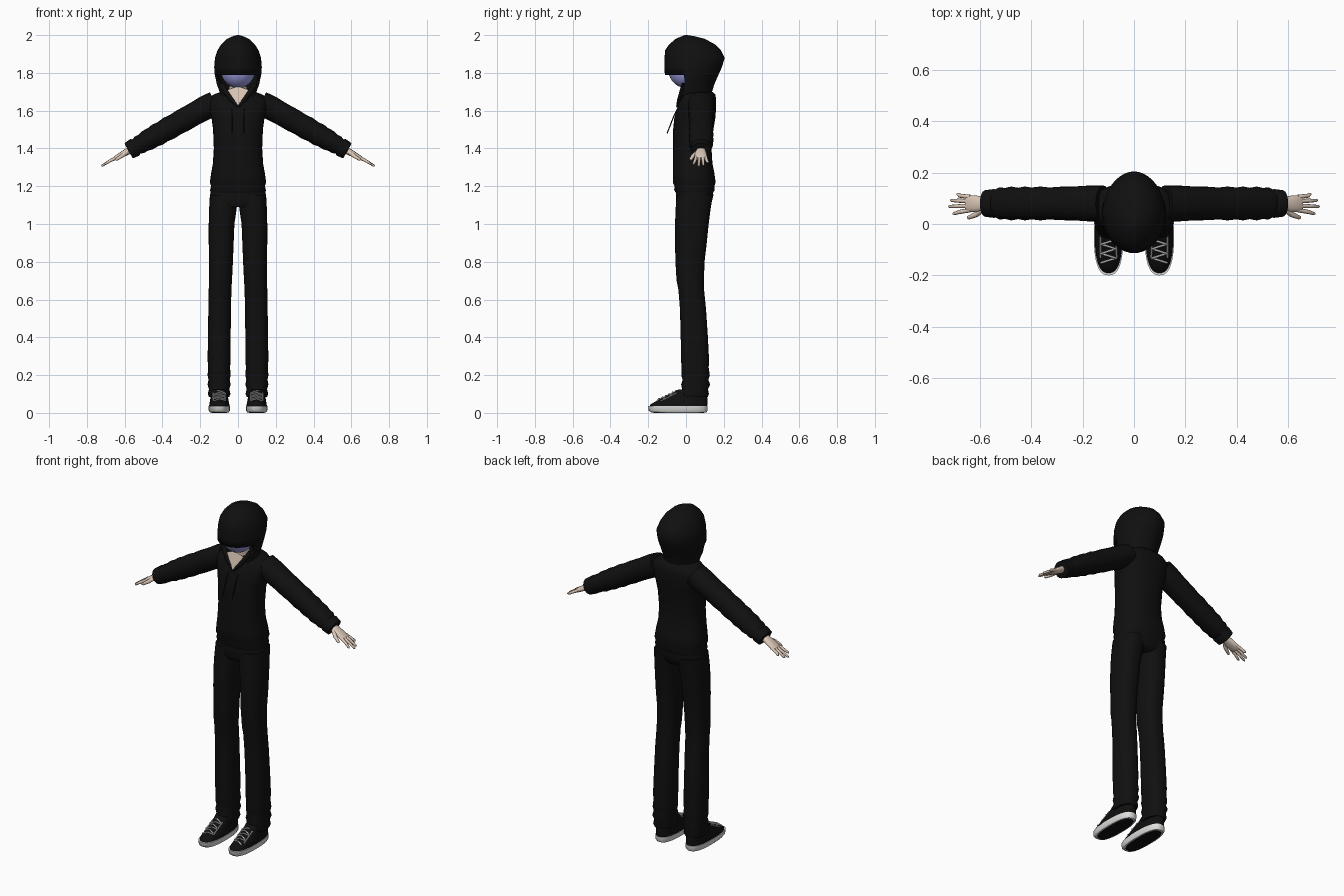
import bpy
import bmesh
from math import sin, cos, pi, radians
from mathutils import Matrix, Vector

start_cube = bpy.data.objects.get("Cube")
if start_cube:
    bpy.data.objects.remove(start_cube, do_unlink=True)


def make_material(name, red, green, blue):
    material = bpy.data.materials.new(name)
    material.use_nodes = True
    colour = (red, green, blue, 1)
    material.diffuse_color = colour
    shader = material.node_tree.nodes["Principled BSDF"]
    shader.inputs["Base Color"].default_value = colour
    shader.inputs["Roughness"].default_value = 0.9
    return material


black_cloth = make_material("black cloth", .005, .005, .005)
skin = make_material("pale skin", .72, .58, .48)
lilac = make_material("lilac face", .36, .36, .80)
white_rubber = make_material("white rubber", .75, .75, .73)
lace_grey = make_material("lace grey", .5, .5, .5)


def mirror(obj):
    modifier = obj.modifiers.new("Mirror", "MIRROR")
    modifier.use_axis[0] = True
    modifier.use_mirror_merge = False


def signed_power(value, exponent):
    return abs(value) ** exponent * (1 if value >= 0 else -1)


def finish(name, bm, material, mirrored):
    bmesh.ops.recalc_face_normals(bm, faces=bm.faces)
    mesh = bpy.data.meshes.new(name)
    bm.to_mesh(mesh)
    bm.free()
    mesh.materials.append(material)
    obj = bpy.data.objects.new(name, mesh)
    bpy.context.collection.objects.link(obj)
    if mirrored:
        mirror(obj)
    return obj


def loft(name, rings, material, mirrored=False, matrix=None,
         squareness=2.3, sides=32, caps=True, opening=None):
    """Skin over rings given as height, centre x, half width, front y, back y."""
    bm = bmesh.new()
    loops = []
    for z, centre, half_width, front, back in rings:
        loop = []
        for i in range(sides):
            angle = 2 * pi * i / sides
            x = centre + half_width * signed_power(cos(angle), 2 / squareness)
            y = (front + back) / 2 + (back - front) / 2 * signed_power(sin(angle), 2 / squareness)
            loop.append(bm.verts.new((x, y, z)))
        loops.append(loop)
    for lower, upper in zip(loops, loops[1:]):
        for i in range(sides):
            j = (i + 1) % sides
            bm.faces.new((lower[i], lower[j], upper[j], upper[i]))
    if caps:
        bm.faces.new(loops[0])
    if caps or opening:
        bm.faces.new(loops[-1])
    if opening:
        unwanted = [f for f in bm.faces if opening(f.calc_center_median())]
        bmesh.ops.delete(bm, geom=unwanted, context="FACES")
    if matrix:
        bm.transform(matrix)
    return finish(name, bm, material, mirrored)


def tube(name, points, radii, material, mirrored=True, matrix=None):
    """Round tapering tube through a few points."""
    curve = bpy.data.curves.new(name, "CURVE")
    curve.dimensions = "3D"
    curve.bevel_depth = 1
    curve.bevel_resolution = 2
    curve.use_fill_caps = True
    spline = curve.splines.new("POLY")
    spline.points.add(len(points) - 1)
    for target, point, radius in zip(spline.points, points, radii):
        position = Vector(point)
        if matrix:
            position = matrix @ position
        target.co = (*position, 1)
        target.radius = radius
    obj = bpy.data.objects.new(name, curve)
    bpy.context.collection.objects.link(obj)
    curve.materials.append(material)
    bpy.ops.object.select_all(action="DESELECT")
    obj.select_set(True)
    bpy.context.view_layer.objects.active = obj
    bpy.ops.object.convert(target="MESH")
    obj = bpy.context.view_layer.objects.active
    if mirrored:
        mirror(obj)
    return obj


# Hooded top: body with a gathered hem
loft("hoodie_body", [
    (1.16, 0, .143, -.05, .14), (1.18, 0, .148, -.063, .152),
    (1.2, 0, .142, -.06, .15), (1.22, 0, .149, -.07, .157),
    (1.27, 0, .142, -.07, .15), (1.32, 0, .133, -.07, .14),
    (1.4, 0, .128, -.068, .135), (1.5, 0, .132, -.068, .145),
    (1.56, 0, .14, -.062, .155), (1.62, 0, .16, -.045, .16),
    (1.66, 0, .16, -.03, .16), (1.685, 0, .13, -.02, .155),
    (1.7, 0, .09, -.01, .14)], black_cloth, squareness=2.4)

# Hood: closed above the brim, open at the front below it
hood = loft("hood", [
    (1.65, 0, .09, -.05, .14), (1.7, 0, .098, -.07, .138),
    (1.74, 0, .112, -.09, .15), (1.79, 0, .123, -.112, .172),
    (1.83, 0, .126, -.114, .19), (1.88, 0, .122, -.114, .205),
    (1.92, 0, .108, -.11, .184), (1.95, 0, .09, -.09, .155),
    (1.98, 0, .058, -.055, .1), (1.993, 0, .03, -.025, .05),
    (2, 0, .006, -.006, .01)], black_cloth, squareness=1.9, sides=40,
    caps=False, opening=lambda c: c.z < 1.79 and c.y < -.012)
thickness = hood.modifiers.new("Thickness", "SOLIDIFY")
thickness.thickness = .012

# Head and neck
bm = bmesh.new()
bmesh.ops.create_uvsphere(bm, u_segments=32, v_segments=20, radius=1)
bm.transform(Matrix.Translation((0, 0, 1.82)) @ Matrix.Diagonal((.092, .094, .1, 1)))
finish("face", bm, lilac, False)
tube("neck", [(0, .04, 1.6), (0, .025, 1.77)], [.05, .045], skin, mirrored=False)

# Open neckline with rolled collar edges and drawstrings
bm = bmesh.new()
corners = [(-.056, -.026, 1.71), (0, -.052, 1.625), (.056, -.026, 1.71), (0, -.03, 1.73)]
bm.faces.new([bm.verts.new(corner) for corner in corners])
finish("neckline", bm, skin, False)
tube("collar_edge", [(0, -.045, 1.622), (.035, -.035, 1.66), (.065, -.022, 1.7),
                     (.09, -.01, 1.74)], [.008, .012, .014, .014], black_cloth)
tube("drawstring", [(.03, -.03, 1.64), (.032, -.065, 1.57), (.032, -.1, 1.48)],
     [.003] * 3, black_cloth)

# Arms, built along their own axis with soft sleeve folds
arm_frame = Matrix.Translation((.12, .08, 1.645)) @ Matrix.Rotation(radians(119.3), 4, "Y")
sleeve = [(0, .06, .07), (.06, .064, .07), (.13, .061, .066), (.2, .062, .065),
          (.24, .059, .062), (.28, .062, .066), (.32, .057, .062), (.35, .06, .066),
          (.38, .055, .061), (.41, .056, .066), (.44, .049, .06), (.46, .05, .063),
          (.48, .043, .054), (.488, .05, .056), (.525, .046, .052), (.527, .036, .042)]
loft("sleeve", [(s, 0, depth, -width, width) for s, depth, width in sleeve],
     black_cloth, True, arm_frame, squareness=2.1, sides=24)

# Hands
loft("palm", [(.5, 0, .02, -.026, .024), (.53, 0, .018, -.026, .024),
              (.56, 0, .016, -.034, .03), (.6, 0, .013, -.034, .032),
              (.612, 0, .009, -.03, .029)], skin, True, arm_frame, sides=16)
fingers = {"index": (-.026, -.04, .672), "middle": (-.009, -.012, .692),
           "ring": (.009, .012, .684), "little": (.025, .036, .655)}
for finger, (root, tip, reach) in fingers.items():
    middle = (root + tip) / 2
    tube(finger + "_finger", [(0, root, .595), (-.002, middle, .64), (0, tip, reach - .005),
                              (0, tip, reach)], [.009, .008, .006, .002], skin, matrix=arm_frame)
tube("thumb", [(.002, -.018, .535), (.006, -.043, .57), (.008, -.055, .605),
               (.008, -.056, .612)], [.012, .011, .008, .003], skin, matrix=arm_frame)

# Trousers: hips and legs with folds at the ankle
loft("trouser_hips", [
    (1.09, 0, .12, -.045, .115), (1.11, 0, .15, -.054, .134),
    (1.15, 0, .149, -.054, .145), (1.2, 0, .138, -.05, .14)], black_cloth, squareness=2.5)
loft("trouser_leg", [
    (.085, .1, .054, -.025, .115), (.1, .1, .06, -.032, .122),
    (.125, .1, .054, -.02, .116), (.15, .1, .061, -.026, .128),
    (.175, .1, .056, -.018, .118), (.2, .1, .061, -.025, .126),
    (.24, .1, .058, -.024, .12), (.28, .1, .061, -.026, .122),
    (.4, .099, .06, -.028, .116), (.55, .097, .06, -.032, .106),
    (.65, .095, .06, -.04, .096), (.7, .093, .061, -.05, .095),
    (.8, .09, .063, -.056, .098), (.9, .089, .066, -.058, .11),
    (1, .087, .068, -.058, .12), (1.08, .08, .073, -.055, .13),
    (1.15, .076, .073, -.05, .142)], black_cloth, True)

# Shoes: white sole rim, dark tread, cloth upper and laces
loft("shoe_sole", [
    (.003, .099, .05, -.185, .108), (.012, .099, .056, -.197, .114),
    (.036, .099, .057, -.2, .115)], white_rubber, True, squareness=2.6)
loft("shoe_tread", [(0, .099, .042, -.172, .096), (.005, .099, .042, -.172, .096)],
     black_cloth, True, squareness=2.6)
loft("shoe_upper", [
    (.03, .099, .054, -.194, .112), (.046, .099, .053, -.187, .113),
    (.06, .099, .05, -.162, .114), (.078, .099, .047, -.12, .113),
    (.1, .099, .044, -.075, .11), (.125, .1, .042, -.04, .108)],
    black_cloth, True, squareness=2.5)
lace_rows = 6
for row in range(lace_rows):
    y = -.142 + .018 * row
    z = .072 + .0085 * row
    slant = .01 if row % 2 else -.01
    tube("shoe_lace", [(.068, y - slant, z - .009), (.099, y, z + .003),
                       (.13, y + slant, z - .009)], [.0042] * 3, lace_grey)
for side in (-1, 1):
    tube("lace_edge", [(.099 + side * .031, -.13, .064),
                       (.099 + side * .031, -.05, .106)], [.004] * 2, lace_grey)

# Smooth shading that keeps hard edges
bpy.ops.object.select_all(action="DESELECT")
for obj in bpy.context.scene.objects:
    if obj.type == "MESH":
        obj.select_set(True)
        bpy.context.view_layer.objects.active = obj
bpy.ops.object.shade_smooth_by_angle(angle=radians(50))
